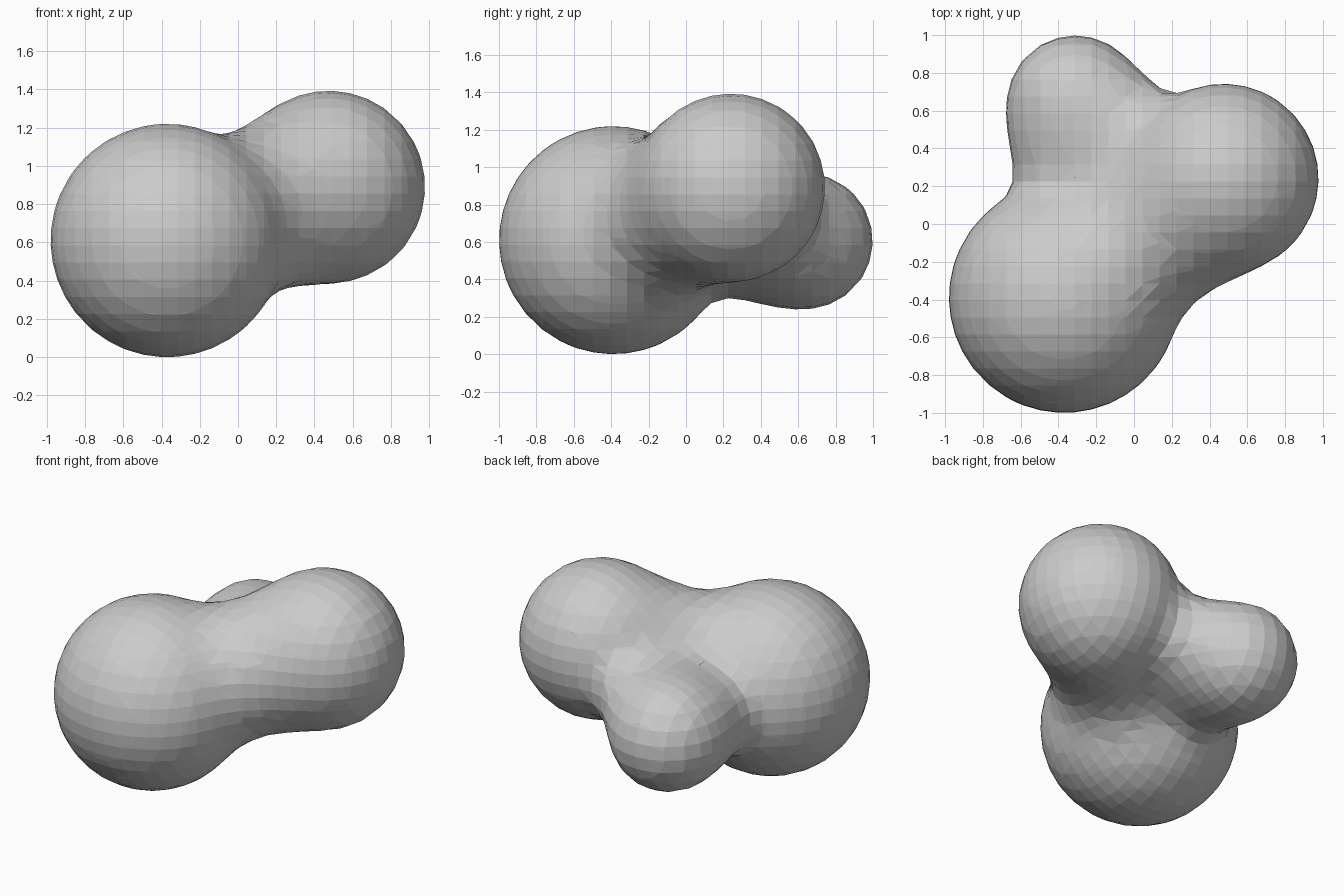
import bpy
import math

if "Cube" in bpy.data.objects:
    bpy.data.objects.remove(bpy.data.objects["Cube"])

THRESHOLD, STIFFNESS = 0.8, 2.0
# influence radius needed for a given visible ball radius
SCALE = 1 / math.sqrt(1 - (THRESHOLD / STIFFNESS) ** (1 / 3))

# centre and visible radius of the large, medium and small lobes
LOBES = [
    ((-0.37, -0.39, 0.61), 0.61),
    ((0.475, 0.24, 0.89), 0.503),
    ((-0.31, 0.635, 0.605), 0.363),
]

# three lobes melted together as one metaball surface
meta = bpy.data.metaballs.new("blob")
meta.resolution = meta.render_resolution = 0.09
meta.threshold = THRESHOLD
blob = bpy.data.objects.new("blob", meta)
bpy.context.collection.objects.link(blob)
for centre, radius in LOBES:
    lobe = meta.elements.new(type='BALL')
    lobe.co = centre
    lobe.radius = radius * SCALE
    lobe.stiffness = STIFFNESS

# convert to a faceted mesh
bpy.context.view_layer.update()
bpy.ops.object.select_all(action='DESELECT')
blob.select_set(True)
bpy.context.view_layer.objects.active = blob
bpy.ops.object.convert(target='MESH')
body = bpy.context.view_layer.objects.active
body.name = "melted_blob"
body.data.shade_flat()
